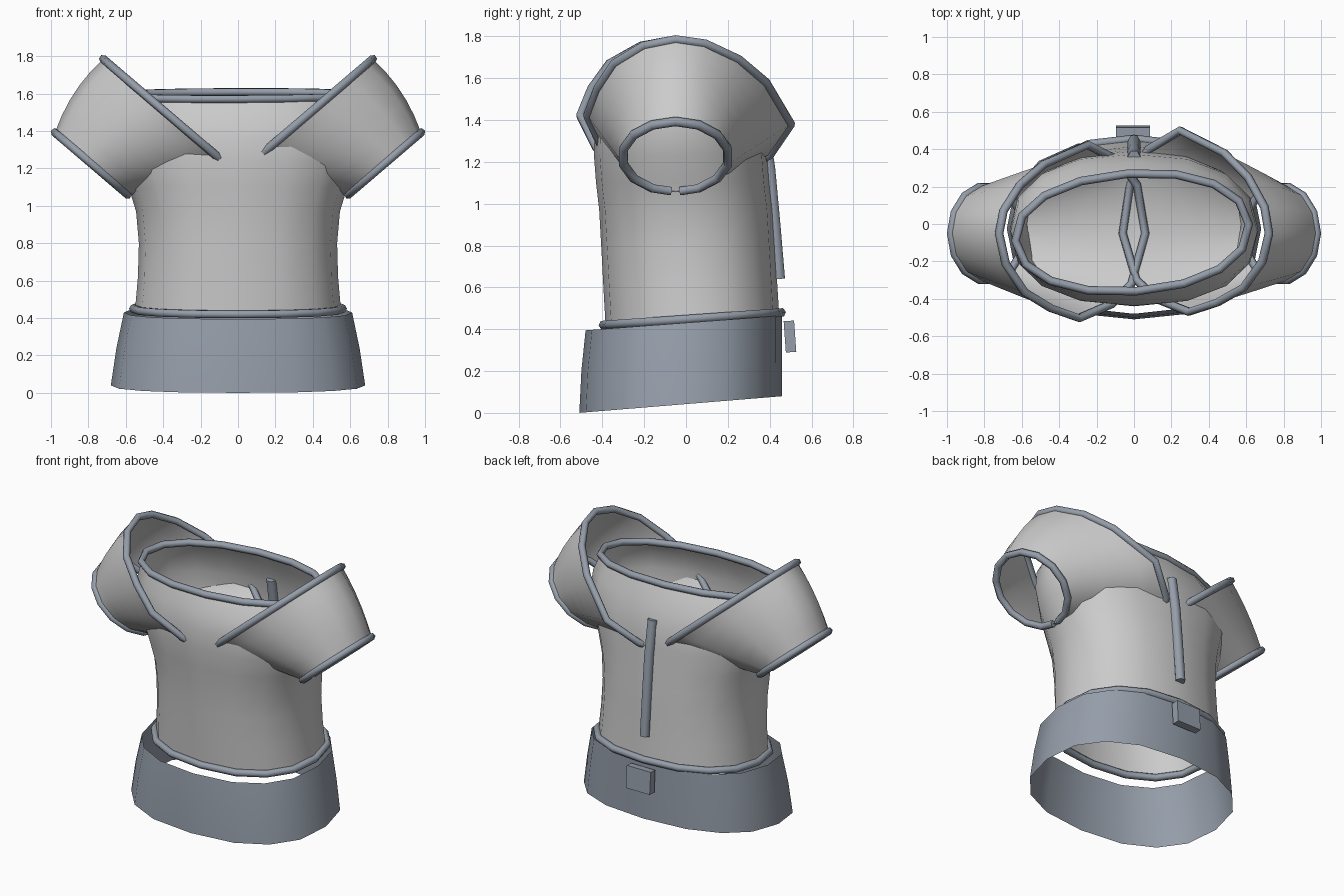
import bpy, bmesh, math
from mathutils import Vector

if "Cube" in bpy.data.objects:
    bpy.data.objects.remove(bpy.data.objects["Cube"])

trim = bpy.data.materials.new("trim_blue_grey")
trim.diffuse_color = (0.30, 0.34, 0.40, 1)
trim.use_nodes = True
trim.node_tree.nodes["Principled BSDF"].inputs["Base Color"].default_value = trim.diffuse_color
N = 16


def oval(z, rx, ry, cx=0, cy=0, tilt=0, rot=0, power=0.87, n=N):
    """Rounded-box oval loop; tilt raises the back edge, rot turns it in plan."""
    pts = []
    for i in range(n):
        a = 2 * math.pi * i / n
        c, s = math.cos(a), math.sin(a)
        x = rx * math.copysign(abs(c) ** power, c)
        y = ry * math.copysign(abs(s) ** power, s)
        x, y = x * math.cos(rot) - y * math.sin(rot), x * math.sin(rot) + y * math.cos(rot)
        pts.append(Vector((cx + x, cy + y, z + tilt * y)))
    return pts


def loft(name, loops, mat=None):
    """Open skin through a list of equal closed loops."""
    bm = bmesh.new()
    rows = [[bm.verts.new(p) for p in loop] for loop in loops]
    n = len(rows[0])
    for a, b in zip(rows, rows[1:]):
        for i in range(n):
            j = (i + 1) % n
            bm.faces.new((a[i], a[j], b[j], b[i]))
    bmesh.ops.recalc_face_normals(bm, faces=bm.faces)
    me = bpy.data.meshes.new(name)
    bm.to_mesh(me)
    bm.free()
    for p in me.polygons:
        p.use_smooth = True
    ob = bpy.data.objects.new(name, me)
    bpy.context.collection.objects.link(ob)
    if mat:
        me.materials.append(mat)
    return ob


def tube(name, pts, radius=0.023, closed=True):
    """Round piping along a polyline."""
    cu = bpy.data.curves.new(name, 'CURVE')
    cu.dimensions = '3D'
    cu.bevel_depth = radius
    cu.bevel_resolution = 1
    cu.use_fill_caps = True
    sp = cu.splines.new('POLY')
    sp.points.add(len(pts) - 1)
    for q, p in zip(sp.points, pts):
        q.co = (*p, 1)
    sp.use_cyclic_u = closed
    cu.materials.append(trim)
    ob = bpy.data.objects.new(name, cu)
    bpy.context.collection.objects.link(ob)
    return ob


# torso shell, open at neck and waist
waist = oval(0.45, 0.55, 0.415, cy=0.03, tilt=0.06)
neck = oval(1.59, 0.625, 0.315, cx=-0.01, cy=-0.045, tilt=0.06, rot=0.07, power=0.93)
sections = [(0.62, 0.535, 0.415, 0.02, 0.04), (0.8, 0.53, 0.415, 0.01, 0.02),
            (0.97, 0.545, 0.415, 0, 0), (1.1, 0.585, 0.415, -0.015, 0),
            (1.23, 0.635, 0.415, -0.025, 0), (1.36, 0.665, 0.405, -0.032, 0),
            (1.48, 0.66, 0.37, -0.04, 0.03)]
loft("torso", [waist] + [oval(z, rx, ry, cy=cy, tilt=t) for z, rx, ry, cy, t in sections] + [neck])
tube("neck_piping", neck)
tube("waist_piping", oval(0.45, 0.56, 0.425, cy=0.03, tilt=0.07))

# flared waistband
loft("waistband", [oval(0.43, 0.61, 0.47, cy=-0.01, tilt=0.075, power=0.84),
                   oval(0.24, 0.65, 0.48, cy=-0.02, tilt=0.077, power=0.84),
                   oval(0.04, 0.68, 0.485, cy=-0.025, tilt=0.082, power=0.84)], trim)

# sleeves: pointed shoulder loop to small cuff loop, given as (y, z) on tilted planes
BACK = [(-0.05, 1.785), (0.09, 1.765), (0.25, 1.69), (0.38, 1.58), (0.50, 1.38),
        (0.40, 1.235), (0.25, 1.155)]
FRONT = [(-0.05, 1.117), (-0.3, 1.18), (-0.40, 1.27), (-0.47, 1.42), (-0.42, 1.55),
         (-0.34, 1.67), (-0.2, 1.755)]


def sleeve(side, name, back_scale, front_scale):
    big, small = [], []
    loop = BACK + FRONT
    n = len(loop)
    for i, (y, z) in enumerate(loop):
        y = -0.05 + (y + 0.05) * (back_scale if y > -0.05 else front_scale)
        big.append(Vector((side * (0.335 + 1.17 * (z - 1.455)), y, z)))
        a = 2 * math.pi * i / n
        zs = 1.225 + 0.168 * math.cos(a)
        small.append(Vector((side * (0.788 + 1.17 * (zs - 1.23)), -0.05 + 0.255 * math.sin(a), zs)))
    loops = []
    for k in range(6):
        t = k / 5
        row = []
        for i, (b, s) in enumerate(zip(big, small)):
            up = max(0, math.cos(2 * math.pi * i / n))
            bulge = 0.12 * t * (1 - t) * up
            row.append(b.lerp(s, t) + Vector((side * 0.76, 0, 0.65)) * bulge)
        loops.append(row)
    loft(name + "_sleeve", loops)
    tube(name + "_shoulder_piping", big)
    # cuff piping leaves a small gap at the underarm
    h = n // 2
    low = small[h]
    ring = [low.lerp(small[h + 1], 0.2)] + small[h + 1:] + small[:h] + [low.lerp(small[h - 1], 0.2)]
    tube(name + "_cuff_piping", ring, closed=False)


sleeve(1, "right", 1.0, 1.0)
sleeve(-1, "left", 0.86, 1.08)

# back fastening strip
tube("back_strip", [(0, 0.444, 0.64), (0, 0.422, 0.9), (0, 0.397, 1.17), (0, 0.36, 1.4)],
     0.034, closed=False)

# buckle block on the back of the band
bpy.ops.mesh.primitive_cube_add(size=1, location=(-0.005, 0.497, 0.365), rotation=(0.07, 0, 0))
buckle = bpy.context.object
buckle.name = "back_buckle"
buckle.scale = (0.18, 0.05, 0.15)
buckle.data.materials.append(trim)
